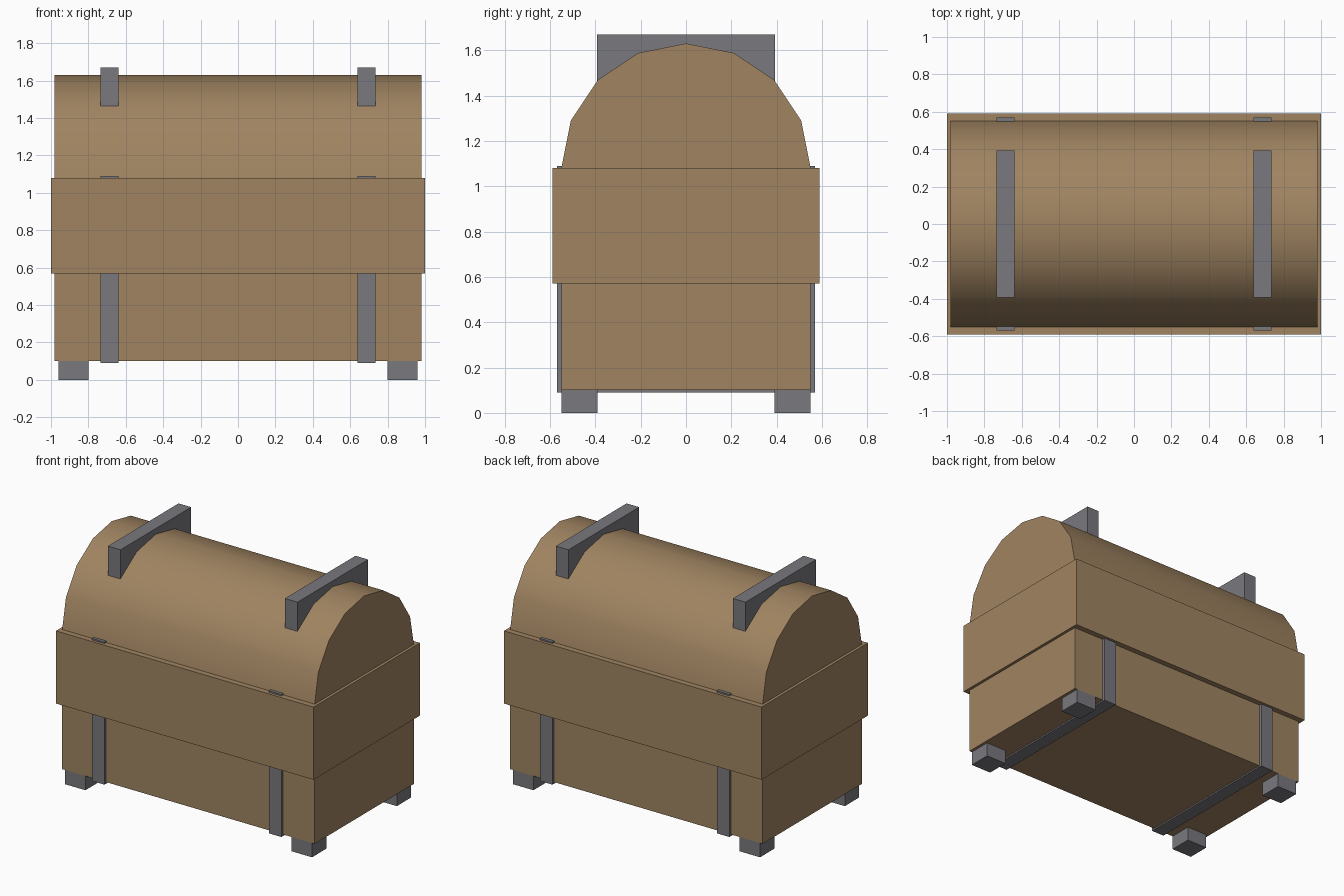
import bpy
import bmesh
from math import sin, cos, pi, radians

if "Cube" in bpy.data.objects:
    bpy.data.objects.remove(bpy.data.objects["Cube"])


def material(name, rgb):
    m = bpy.data.materials.new(name)
    m.diffuse_color = (*rgb, 1)
    m.use_nodes = True
    m.node_tree.nodes["Principled BSDF"].inputs["Base Color"].default_value = m.diffuse_color
    return m


wood = material("wood", (0.35, 0.23, 0.12))
iron = material("iron", (0.19, 0.19, 0.21))


def box(name, lo, hi, mat):
    """Box spanning the corners lo and hi."""
    bpy.ops.mesh.primitive_cube_add(size=1, location=[(a + b) / 2 for a, b in zip(lo, hi)])
    ob = bpy.context.object
    ob.name = name
    ob.scale = [b - a for a, b in zip(lo, hi)]
    bpy.ops.object.transform_apply(location=False, rotation=False, scale=True)
    ob.data.materials.append(mat)
    return ob


# Chest body and the wide band around its upper half
box("chest_body", (-0.98, -0.55, 0.10), (0.98, 0.55, 1.08), wood)
box("rim_band", (-1.0, -0.59, 0.57), (1.0, 0.59, 1.08), wood)

# Barrel lid: half of a 16-sided cylinder
bm = bmesh.new()
profile = [bm.verts.new((-0.98, 0.55 * cos(i * pi / 8), 1.08 + 0.55 * sin(i * pi / 8)))
           for i in range(9)]
face = bm.faces.new(profile)
ext = bmesh.ops.extrude_face_region(bm, geom=[face], use_keep_orig=True)
bmesh.ops.translate(bm, vec=(1.96, 0, 0),
                    verts=[g for g in ext["geom"] if isinstance(g, bmesh.types.BMVert)])
bmesh.ops.recalc_face_normals(bm, faces=bm.faces)
mesh = bpy.data.meshes.new("barrel_lid")
bm.to_mesh(mesh)
bm.free()
lid = bpy.data.objects.new("barrel_lid", mesh)
bpy.context.collection.objects.link(lid)
mesh.materials.append(wood)
bpy.ops.object.select_all(action='DESELECT')
lid.select_set(True)
bpy.context.view_layer.objects.active = lid
bpy.ops.object.shade_smooth_by_angle(angle=radians(30))

for side, sx in (("left", -1), ("right", 1)):
    # Straps around the body and blocks across the lid
    x = 0.687 * sx
    box(f"{side}_body_strap", (x - 0.049, -0.57, 0.09), (x + 0.049, 0.57, 1.09), iron)
    box(f"{side}_lid_strap", (x - 0.049, -0.392, 1.465), (x + 0.049, 0.392, 1.67), iron)
    # Corner feet
    for end, sy in (("front", -1), ("back", 1)):
        cx, cy = 0.88 * sx, 0.47 * sy
        box(f"{end}_{side}_foot", (cx - 0.08, cy - 0.08, 0), (cx + 0.08, cy + 0.08, 0.10), iron)
